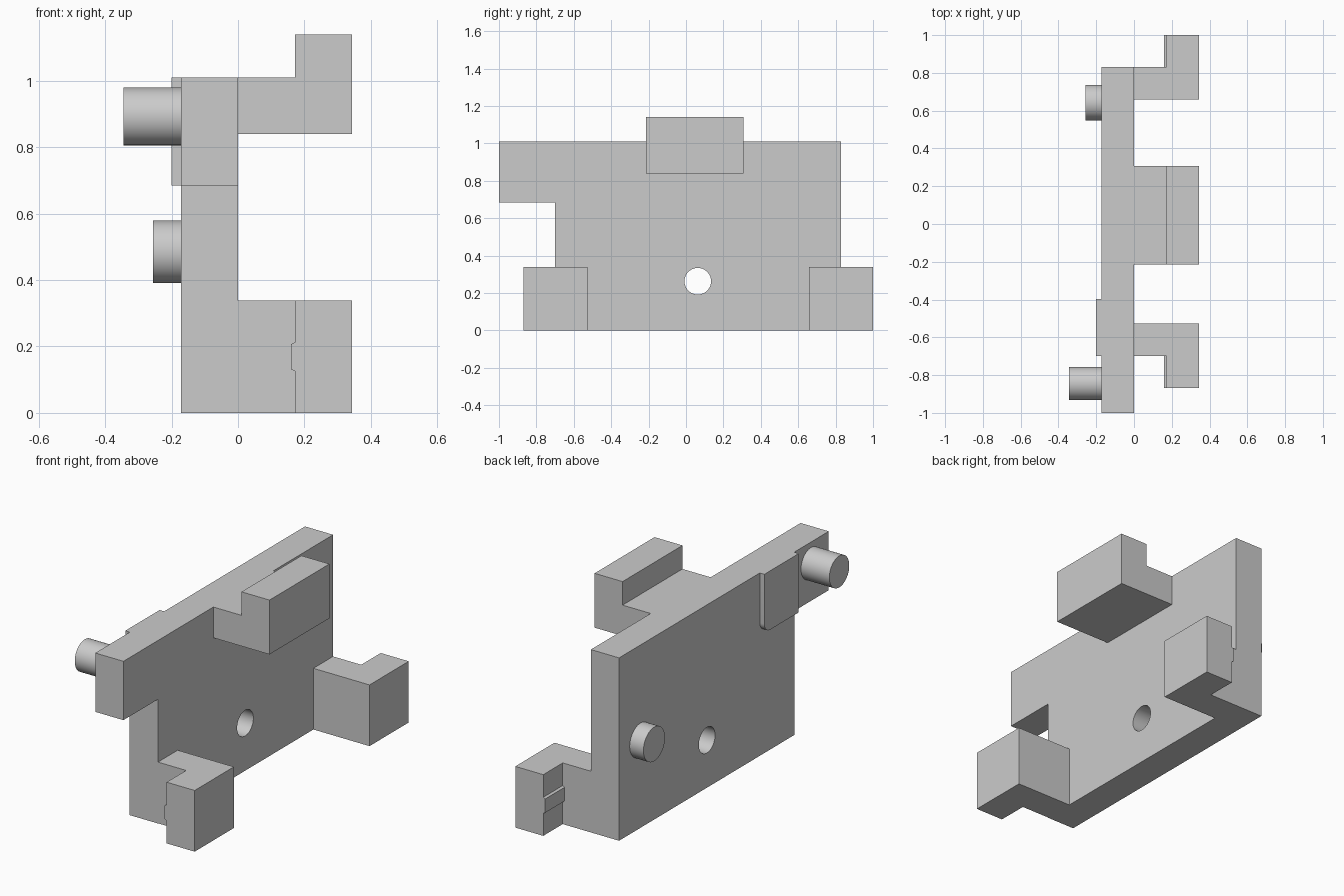
import bpy, bmesh, math
from mathutils import Vector

cube = bpy.data.objects.get("Cube")
if cube:
    bpy.data.objects.remove(cube, do_unlink=True)

GREY = bpy.data.materials.new("plain grey")
GREY.use_nodes = True
colour = (0.6, 0.6, 0.6, 1)
GREY.diffuse_color = colour
GREY.node_tree.nodes["Principled BSDF"].inputs["Base Color"].default_value = colour


def prism(name, profile, axis, lo, hi):
    """Extrude a 2D outline, drawn in the two other axes, along one axis."""
    def place(u, v, w):
        return {"x": (w, u, v), "y": (u, w, v), "z": (u, v, w)}[axis]

    bm = bmesh.new()
    face = bm.faces.new([bm.verts.new(place(u, v, lo)) for u, v in profile])
    side = bmesh.ops.extrude_face_region(bm, geom=[face])["geom"]
    moved = [g for g in side if isinstance(g, bmesh.types.BMVert)]
    bmesh.ops.translate(bm, verts=moved, vec=Vector(place(0, 0, hi - lo)))
    bmesh.ops.recalc_face_normals(bm, faces=bm.faces)
    mesh = bpy.data.meshes.new(name)
    bm.to_mesh(mesh)
    bm.free()
    mesh.materials.append(GREY)
    obj = bpy.data.objects.new(name, mesh)
    bpy.context.collection.objects.link(obj)
    return obj


def arc(cy, cz, r, start, end, steps):
    angles = [math.radians(start + (end - start) * i / steps) for i in range(steps + 1)]
    return [(cy + r * math.cos(a), cz + r * math.sin(a)) for a in angles]


def circle(cy, cz, r):
    return arc(cy, cz, r, 0, 360, 64)[:-1]


def smooth(obj):
    bpy.ops.object.select_all(action="DESELECT")
    obj.select_set(True)
    bpy.context.view_layer.objects.active = obj
    bpy.ops.object.shade_smooth_by_angle(angle=math.radians(30))


# Upright plate with a corner notch and a round through hole
BACK = -0.172
plate = prism("plate", [(-0.7, 0), (0.83, 0), (0.83, 1.01), (-1, 1.01), (-1, 0.685), (-0.7, 0.685)],
              "x", BACK, 0)
cutter = prism("hole_cutter", circle(0.063, 0.263, 0.071), "x", -0.5, 0.5)
cutter.hide_render = True
cut = plate.modifiers.new("hole", "BOOLEAN")
cut.object = cutter
cut.solver = "EXACT"
bpy.context.view_layer.objects.active = plate
bpy.ops.object.modifier_apply(modifier=cut.name)
bpy.data.objects.remove(cutter, do_unlink=True)
smooth(plate)

# Top hook with an upturned lip
TIP, LIP = 0.343, 0.172
prism("top_hook", [(0, 0.84), (TIP, 0.84), (TIP, 1.14), (LIP, 1.14), (LIP, 1.01), (0, 1.01)],
      "y", -0.215, 0.308)

# Lower hooks turned outwards, each with a small catch ridge behind its lip
for name, middle, out in (("back", 0.83, 1), ("front", -0.698, -1)):
    inner, outer = middle - out * 0.172, middle + out * 0.17
    prism(name + "_lower_hook",
          [(0, inner), (TIP, inner), (TIP, outer), (LIP, outer), (LIP, middle), (0, middle)],
          "z", 0, 0.338)
    prism(name + "_catch_ridge", [(LIP, 0.125), (LIP, 0.213), (0.16, 0.207), (0.16, 0.131)],
          "y", min(middle, outer), max(middle, outer))

# Raised pad on the back with one rounded lower corner
pad = prism("raised_pad",
            [(-0.398, 1.01), (-0.698, 1.01), (-0.698, 0.685)] + arc(-0.448, 0.735, 0.05, -90, 0, 10),
            "x", -0.2, BACK)
smooth(pad)

# Round pegs on the back
for name, cy, cz, r, end in (("upper_peg", -0.845, 0.893, 0.087, -0.345),
                             ("lower_peg", 0.643, 0.485, 0.094, -0.256)):
    smooth(prism(name, circle(cy, cz, r), "x", end, BACK))
